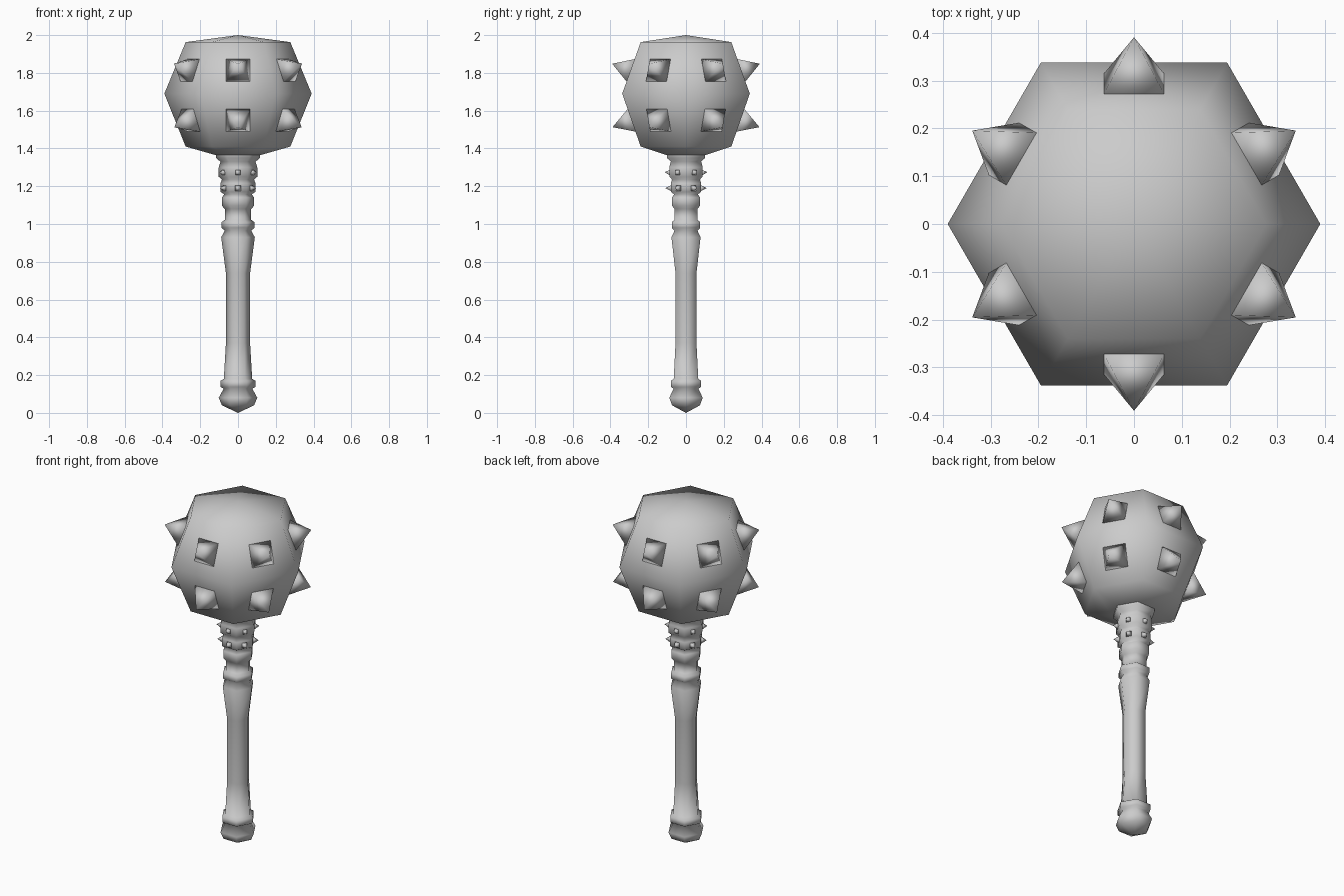
import bpy, bmesh
from math import sin, cos, pi, radians, sqrt
from mathutils import Matrix, Vector

if "Cube" in bpy.data.objects:
    bpy.data.objects.remove(bpy.data.objects["Cube"])

SIDES = 6


def finish(bm, name):
    bmesh.ops.recalc_face_normals(bm, faces=bm.faces)
    mesh = bpy.data.meshes.new(name)
    bm.to_mesh(mesh)
    bm.free()
    for p in mesh.polygons:
        p.use_smooth = True
    ob = bpy.data.objects.new(name, mesh)
    bpy.context.collection.objects.link(ob)
    return ob


def lathe(name, profile):
    """Six-sided turned solid; radius 0 closes the end to a point."""
    bm = bmesh.new()
    rings = []
    for r, z in profile:
        n = 1 if r == 0 else SIDES
        rings.append([bm.verts.new((r * cos(2 * pi * i / SIDES),
                                    r * sin(2 * pi * i / SIDES), z)) for i in range(n)])
    for a, b in zip(rings, rings[1:]):
        for i in range(SIDES):
            j = (i + 1) % SIDES
            quad = [a[i % len(a)], a[j % len(a)], b[j % len(b)], b[i % len(b)]]
            bm.faces.new(list(dict.fromkeys(quad)))
    return finish(bm, name)


def spike_ring(name, radius, z, tilt, width, height):
    """One square pyramid in the middle of each side, tilted up by tilt degrees."""
    bm = bmesh.new()
    for i in range(SIDES):
        m = (Matrix.Rotation(2 * pi * (i + 0.5) / SIDES, 4, 'Z')
             @ Matrix.Translation((radius, 0, z))
             @ Matrix.Rotation(pi / 2 - radians(tilt), 4, 'Y')
             @ Matrix.Translation((0, 0, height / 2))
             @ Matrix.Rotation(pi / 4, 4, 'Z'))
        bmesh.ops.create_cone(bm, cap_ends=True, segments=4, radius1=width / sqrt(2),
                              radius2=0, depth=height, matrix=m)
    bmesh.ops.remove_doubles(bm, verts=bm.verts, dist=1e-5)
    return finish(bm, name)


# Faceted club head
lathe("head", [(0, 1.36), (0.12, 1.365), (0.277, 1.41), (0.39, 1.69),
               (0.277, 1.963), (0, 2.0)])

# Handle with pommel, grip and collar rings
lathe("handle", [
    (0, 0), (0.085, 0.04), (0.102, 0.08), (0.076, 0.128),
    (0.092, 0.137), (0.092, 0.17), (0.075, 0.18),
    (0.064, 0.37), (0.064, 0.74), (0.089, 0.93), (0.07, 0.965),
    (0.087, 0.98), (0.087, 1.01), (0.07, 1.022), (0.07, 1.08),
    (0.086, 1.097), (0.086, 1.14), (0.072, 1.157),
    (0.093, 1.17), (0.093, 1.215), (0.085, 1.235),
    (0.102, 1.25), (0.102, 1.30), (0.093, 1.33), (0.117, 1.35), (0.117, 1.375),
])

# Large spikes on the head
spike_ring("head_spikes_upper", 0.292, 1.813, 19.6, 0.128, 0.105)
spike_ring("head_spikes_lower", 0.287, 1.549, -19.6, 0.128, 0.108)

# Small studs on the collar
spike_ring("collar_studs_upper", 0.08, 1.272, 5, 0.034, 0.034)
spike_ring("collar_studs_lower", 0.076, 1.19, 0, 0.034, 0.034)
